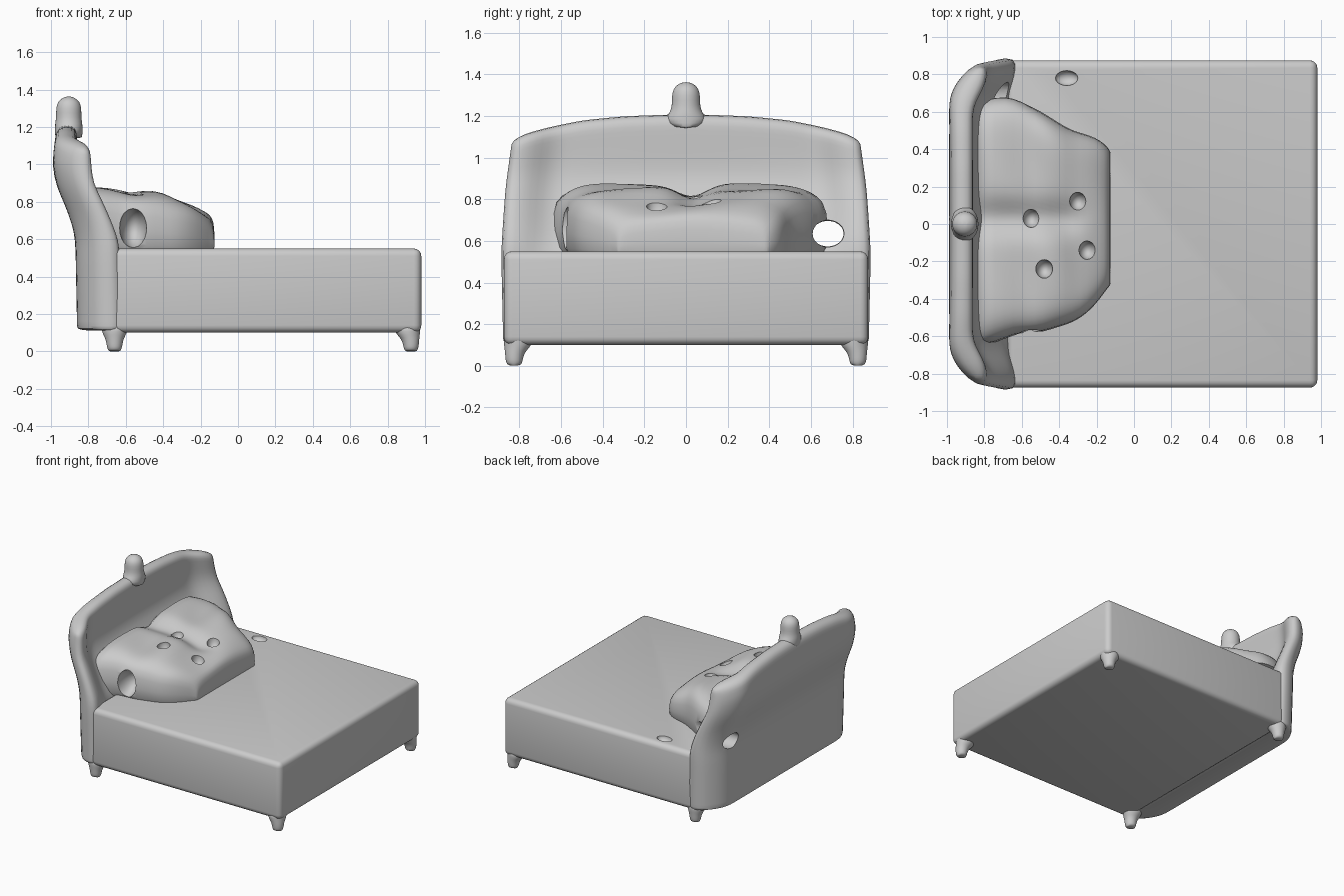
import bpy, math
from math import exp

if "Cube" in bpy.data.objects:
    bpy.data.objects.remove(bpy.data.objects["Cube"])


def lerp(table, v):
    """Piecewise linear lookup."""
    if v <= table[0][0]:
        return table[0][1]
    for (a, p), (b, q) in zip(table, table[1:]):
        if v <= b:
            return p + (q - p) * (v - a) / (b - a)
    return table[-1][1]


def smooth(a, b, v):
    t = min(1, max(0, (v - a) / (b - a)))
    return t * t * (3 - 2 * t)


def loft(name, rings):
    """Skin equal-length rings and cap both ends with quads."""
    n, verts, faces = len(rings[0]), [p for r in rings for p in r], []
    for k in range(len(rings) - 1):
        for i in range(n):
            j = (i + 1) % n
            faces.append((k*n + i, k*n + j, (k+1)*n + j, (k+1)*n + i))
    for base in (0, (len(rings) - 1) * n):
        for i in range(n // 2 - 1):
            faces.append((base + i, base + i + 1, base + n - 2 - i, base + n - 1 - i))
    me = bpy.data.meshes.new(name)
    me.from_pydata(verts, [], faces)
    ob = bpy.data.objects.new(name, me)
    bpy.context.collection.objects.link(ob)
    bpy.context.view_layer.objects.active = ob
    bpy.ops.object.select_all(action='DESELECT')
    ob.select_set(True)
    bpy.ops.object.mode_set(mode='EDIT')
    bpy.ops.mesh.select_all(action='SELECT')
    bpy.ops.mesh.normals_make_consistent(inside=False)
    bpy.ops.object.mode_set(mode='OBJECT')
    return ob


def cutter(loc, size):
    bpy.ops.mesh.primitive_uv_sphere_add(segments=20, ring_count=12, location=loc)
    ob = bpy.context.object
    ob.name, ob.scale, ob.hide_render = "hole_cutter", size, True
    return ob


def finish(ob, subdiv=0, cuts=(), angle=50):
    """Subdivide, cut holes, apply, and shade smooth."""
    if subdiv:
        ob.modifiers.new("Subdivision", 'SUBSURF').levels = subdiv
    for c in cuts:
        m = ob.modifiers.new("Hole", 'BOOLEAN')
        m.operation, m.object, m.solver = 'DIFFERENCE', c, 'EXACT'
    bpy.ops.object.select_all(action='DESELECT')
    ob.select_set(True)
    bpy.context.view_layer.objects.active = ob
    bpy.ops.object.convert(target='MESH')
    bpy.ops.object.shade_smooth_by_angle(angle=math.radians(angle))


# Holes and pits
gap = cutter((-0.72, 0.68, 0.635), (0.5, 0.08, 0.065))
arch = cutter((-0.56, -0.62, 0.66), (0.075, 0.16, 0.11))
pits = [cutter(p, (0.045, 0.05, 0.07)) for p in
        ((-0.30, 0.12, 0.80), (-0.25, -0.14, 0.77), (-0.48, -0.24, 0.85), (-0.55, 0.03, 0.83))]
top_pit = cutter((-0.36, 0.78, 0.55), (0.06, 0.04, 0.04))

# Mattress and base block
bpy.ops.mesh.primitive_cube_add(size=1, location=(0.15, 0, 0.325))
base = bpy.context.object
base.name = "mattress_base"
base.scale = (1.66, 1.75, 0.45)
bpy.ops.object.transform_apply(location=False, rotation=False, scale=True)
bev = base.modifiers.new("Bevel", 'BEVEL')
bev.width, bev.segments = 0.04, 4
finish(base, cuts=[top_pit])

# Headboard: curved back, wings coming forward at both sides
BACK = [(0.1, -0.86), (0.62, -0.87), (0.75, -0.91), (0.88, -0.97), (1.0, -0.995), (1.2, -0.97)]
MID = [(0.1, -0.66), (0.55, -0.67), (0.62, -0.72), (0.75, -0.79), (0.9, -0.865), (1.2, -0.86)]
WING = [(0.1, -0.62), (0.6, -0.635), (0.8, -0.72), (0.9, -0.775), (1.1, -0.79)]
WIDTH = [(0.1, 0.88), (0.55, 0.89), (0.85, 0.87), (1.1, 0.835), (1.2, 0.83)]
TOP = [(0, 1.21), (0.35, 1.20), (0.6, 1.18), (0.8, 1.145), (0.95, 1.11), (1.0, 1.08)]
US = [i / 14 for i in range(-14, 15)]
rings = []
for t in [0, 0.02] + [0.08 * i for i in range(1, 12)] + [0.93, 0.97, 1]:
    back, front = [], []
    for u in US:
        a = abs(u)
        z = 0.11 + t * (lerp(TOP, a) - 0.11)
        y = u * lerp(WIDTH, z)
        xb = lerp(BACK, z) + 0.13 * max(0, (a - 0.75) / 0.25) ** 2
        b = smooth(0.72, 0.93, a)
        xf = lerp(MID, z) * (1 - b) + lerp(WING, z) * b
        s = 0.55 if t == 1 else 1
        c, h = (xb + xf) / 2, (xf - xb) / 2 * s
        back.append((c - h, y, z))
        front.append((c + h, y, z))
    rings.append(back + front[::-1])
finish(loft("headboard", rings), 1, [gap])

# Heap of pillows: x, y min, y max, height
HEAP = [(-0.87, -0.66, 0.64, 0.88), (-0.74, -0.64, 0.69, 0.87), (-0.64, -0.59, 0.68, 0.86),
        (-0.57, -0.59, 0.64, 0.845), (-0.49, -0.58, 0.60, 0.855), (-0.40, -0.55, 0.54, 0.84),
        (-0.33, -0.53, 0.50, 0.80), (-0.25, -0.48, 0.48, 0.775), (-0.18, -0.40, 0.45, 0.74),
        (-0.14, -0.34, 0.41, 0.71), (-0.125, -0.33, 0.39, 0.66)]
rings = []
for x, y0, y1, h in HEAP:
    low, high = [], []
    for i in range(-12, 13):
        u = i / 12
        y = (y0 + y1) / 2 + u * (y1 - y0) / 2
        dip = 0.06 * exp(-((y - 0.03) / 0.08) ** 2) * smooth(-0.25, -0.4, x) if x < -0.25 else 0
        dip += 0.012 * math.sin(9 * y + 14 * x)
        low.append((x, y, 0.53))
        high.append((x, y, 0.53 + (h - 0.53) * (1 - 0.3 * abs(u) ** 10) - dip))
    rings.append(low + high[::-1])
finish(loft("pillow_heap", rings), 1, [gap, arch] + pits)

# Finial on top of the headboard
PROFILE = [(1.14, 0.10), (1.19, 0.10), (1.215, 0.08), (1.25, 0.068), (1.30, 0.07),
           (1.335, 0.06), (1.355, 0.035), (1.362, 0.012)]
ANG = [2 * math.pi * (i + 0.5) / 16 for i in range(16)]
finish(loft("finial", [[(-0.905 + min(r, 0.075) * math.cos(a), r * math.sin(a), z) for a in ANG]
                       for z, r in PROFILE]), 1)

# Four short tapered legs, flush with the outer sides
LEG = [(0.16, 0.075, 0), (0.10, 0.07, 0), (0.075, 0.052, 0.014), (0.04, 0.043, 0.02),
       (0.015, 0.04, 0.02), (0.0, 0.03, 0.02)]
for end, cx, dx in (("head", -0.66, 0), ("foot", 0.905, 1)):
    for side, s in (("right", -1), ("left", 1)):
        finish(loft(f"{end}_leg_{side}",
                    [[(cx + dx * d + r * math.cos(a), s * (0.805 + d) + r * math.sin(a), z)
                      for a in ANG] for z, r, d in LEG]), 1)

for c in [gap, arch, top_pit] + pits:
    bpy.data.objects.remove(c)
